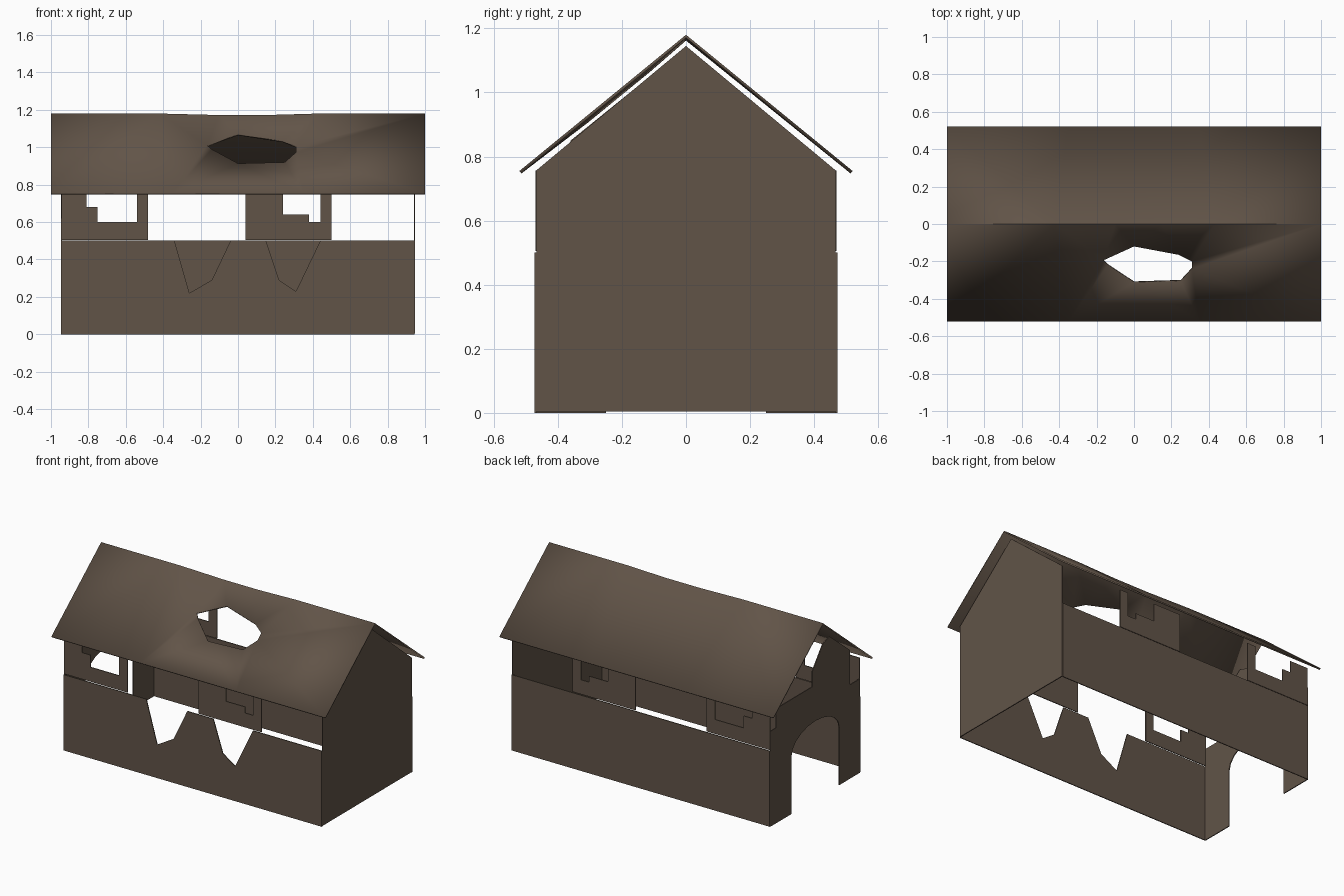
import bpy, bmesh, math
from mathutils import Vector

if "Cube" in bpy.data.objects:
    bpy.data.objects.remove(bpy.data.objects["Cube"])

brown = bpy.data.materials.new("weathered brown wood")
brown.diffuse_color = (0.12, 0.088, 0.064, 1)
brown.use_nodes = True
brown.node_tree.nodes["Principled BSDF"].inputs["Base Color"].default_value = brown.diffuse_color
T = 0.006  # board thickness


def finish(bm, name):
    me = bpy.data.meshes.new(name)
    bm.to_mesh(me)
    bm.free()
    ob = bpy.data.objects.new(name, me)
    bpy.context.collection.objects.link(ob)
    me.materials.append(brown)
    return ob


def plate(name, pts, axis, pos):
    """Thin plate: outline in (x, z) at y = pos, or in (y, z) at x = pos."""
    bm = bmesh.new()
    if axis == 'y':
        vs = [bm.verts.new((a, pos - T / 2, z)) for a, z in pts]
        d = Vector((0, T, 0))
    else:
        vs = [bm.verts.new((pos - T / 2, a, z)) for a, z in pts]
        d = Vector((T, 0, 0))
    f = bm.faces.new(vs)
    ext = bmesh.ops.extrude_face_region(bm, geom=[f], use_keep_orig=True)
    bmesh.ops.translate(bm, vec=d, verts=[g for g in ext["geom"]
                                          if isinstance(g, bmesh.types.BMVert)])
    bmesh.ops.recalc_face_normals(bm, faces=bm.faces)
    return finish(bm, name)


# lower long walls: back whole, front with two broken notches
X, Y = 0.943, 0.47
plate("back_lower_wall", [(-X, 0), (X, 0), (X, .5), (-X, .5)], 'y', Y)
plate("front_lower_wall", [
    (-X, 0), (X, 0), (X, .5),
    (.44, .5), (.31, .23), (.22, .29), (.15, .5),
    (-.04, .5), (-.14, .29), (-.26, .22), (-.34, .5),
    (-X, .5)], 'y', -Y)

# upper wall panels with stepped openings, same on front and back
for side, y in (("front", -Y + .003), ("back", Y - .003)):
    plate(side + "_upper_panel_left", [
        (-X, .505), (-.48, .505), (-.48, .757), (-.54, .757), (-.54, .6),
        (-.75, .6), (-.75, .68), (-.81, .68), (-.81, .757), (-X, .757)], 'y', y)
    plate(side + "_upper_panel_right", [
        (.04, .505), (.5, .505), (.5, .757), (.44, .757), (.44, .6),
        (.38, .6), (.38, .64), (.24, .64), (.24, .757), (.04, .757)], 'y', y)

# closed right end
E = 0.467
plate("right_end_wall", [(-E, .005), (E, .005), (E, .757), (-E, .757)], 'x', X)
plate("right_gable", [(-E, .757), (E, .757), (0, 1.145)], 'x', X)

# left end with arched doorway and chipped top corners
R, SPRING, RISE = .25, .38, .14
arch = [(R * math.cos(math.pi * i / 10), SPRING + RISE * math.sin(math.pi * i / 10))
        for i in range(11)]
plate("left_arch_wall", [(E, .63), (E, 0), (R, 0)] + arch +
      [(-R, 0), (-E, 0), (-E, .62), (-.36, .62), (-.36, .757), (.41, .757), (.41, .63)],
      'x', -X)
plate("left_gable_fragment", [(-.36, .757), (.03, .757), (.03, .86),
                              (-.08, 1.0), (-.15, 1.02), (-.36, .85)], 'x', -X)


# sagging roof with a hole in the front slope
def on_roof(x, y, sag=0.0):
    return (x, y, 1.18 - abs(y) * .425 / .52 - sag)


bm = bmesh.new()
ridge = [bm.verts.new(on_roof(x, 0, s)) for x, s in
         ((-1, 0), (-.42, 0), (-.1, .008), (.15, .008), (.43, 0), (1, 0))]
front = [bm.verts.new(on_roof(x, -.52)) for x in (1, .35, -.35, -1)]
back = [bm.verts.new(on_roof(x, .52)) for x in (1, .35, -.35, -1)]
hole = [bm.verts.new(on_roof(x, y, .011)) for x, y in (
    (-.165, -.195), (0, -.12), (.24, -.165), (.31, -.2),
    (.31, -.24), (.25, -.305), (0, -.313), (-.14, -.22))]


def loop(vs):
    edges = []
    for i, v in enumerate(vs):
        w = vs[(i + 1) % len(vs)]
        edges.append(bm.edges.get((v, w)) or bm.edges.new((v, w)))
    return edges


bmesh.ops.triangle_fill(bm, use_beauty=True, edges=loop(ridge + front) + loop(hole))
bmesh.ops.triangle_fill(bm, use_beauty=True, edges=loop(ridge + back))
bm.normal_update()
for f in bm.faces:
    if f.normal.z < 0:
        f.normal_flip()
roof = finish(bm, "roof")
sol = roof.modifiers.new("thickness", 'SOLIDIFY')
sol.thickness = .01
sol.offset = -1
bpy.context.view_layer.objects.active = roof
roof.select_set(True)
bpy.ops.object.shade_smooth_by_angle(angle=math.radians(30))
